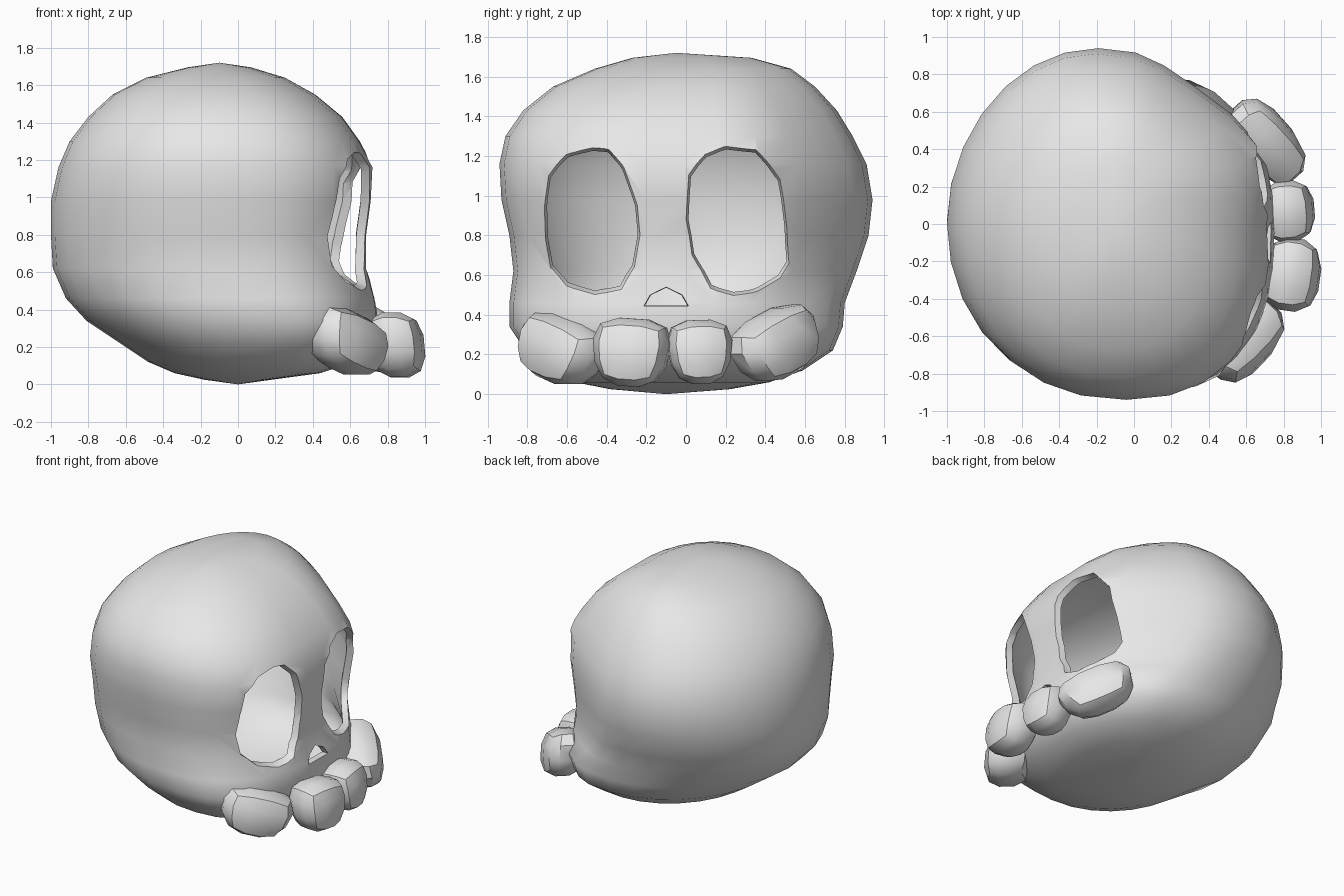
import bpy, bmesh
from math import sin, cos, tau, radians
from mathutils import Vector, Matrix

if "Cube" in bpy.data.objects:
    bpy.data.objects.remove(bpy.data.objects["Cube"])

bone = bpy.data.materials.new("bone_grey")
bone.use_nodes = True
bone.diffuse_color = (0.8, 0.8, 0.8, 1)
bone.node_tree.nodes["Principled BSDF"].inputs["Base Color"].default_value = (0.8, 0.8, 0.8, 1)


def make(name, bm):
    bmesh.ops.recalc_face_normals(bm, faces=bm.faces)
    mesh = bpy.data.meshes.new(name)
    bm.to_mesh(mesh)
    bm.free()
    ob = bpy.data.objects.new(name, mesh)
    bpy.context.collection.objects.link(ob)
    mesh.materials.append(bone)
    return ob


def smooth(ob, angle):
    bpy.ops.object.select_all(action="DESELECT")
    ob.select_set(True)
    bpy.context.view_layer.objects.active = ob
    bpy.ops.object.shade_smooth_by_angle(angle=radians(angle))


# Skin a list of equal rings of points, with a cap at each end
def loft(rings):
    bm = bmesh.new()
    loops = [[bm.verts.new(p) for p in ring] for ring in rings]
    for a, b in zip(loops, loops[1:]):
        for i in range(len(a)):
            j = (i + 1) % len(a)
            bm.faces.new((a[i], a[j], b[j], b[i]))
    ends = [bm.faces.new(loops[0]), bm.faces.new(loops[-1])]
    return bm, ends


# Skull rings: height, back x, front x, x of widest point, y limits, face skew
RINGS = [
    (.025, -.18, .18, .05, -.38, .22, 0), (.06, -.34, .44, .1, -.56, .42, .01),
    (.12, -.48, .62, .13, -.7, .59, .02), (.22, -.63, .71, .13, -.81, .74, .02),
    (.34, -.81, .75, .11, -.89, .79, .02), (.46, -.92, .73, .05, -.89, .8, .05),
    (.62, -.99, .68, -.02, -.87, .86, .09), (.8, -1, .675, -.07, -.89, .92, .12),
    (.98, -1, .7, -.08, -.93, .94, .12), (1.16, -.96, .71, -.1, -.94, .91, .12),
    (1.3, -.9, .64, -.1, -.91, .84, .1), (1.43, -.8, .55, -.1, -.82, .76, .08),
    (1.55, -.67, .41, -.1, -.67, .65, .05), (1.64, -.49, .25, -.1, -.46, .53, .03),
    (1.695, -.27, .07, -.1, -.27, .33, .01)]
N = 28


def skull_ring(z, back, front, mid, y0, y1, skew):
    ring = []
    for i in range(N):
        c, s = cos(tau * i / N), sin(tau * i / N)
        # squarer at the face, most of all along the jaw
        if c > 0:
            x = mid + (front - mid) * c ** (.75 if z < .4 else .87)
        else:
            x = mid - (mid - back) * abs(c) ** (.88 if s < 0 else 1)
        # brow corner and flattened temple on the left, even skew on the right
        if s < 0:
            x -= skew * s * (1 + c) / 2
        elif c > 0:
            x += skew * 1.3 * s * sin(5.5 * s)
        else:
            x -= skew * .92 * s * (1 + c)
        ring.append((x, (y0 + y1) / 2 + s * (y1 - y0) / 2, z))
    return ring


bm, ends = loft([skull_ring(*r) for r in RINGS])
for end, tip in zip(ends, ((0, -.1, 0), (-.1, -.05, 1.72))):
    bmesh.ops.poke(bm, faces=[end])["verts"][0].co = tip
skull = make("skull", bm)
shell = skull.modifiers.new("shell", "SOLIDIFY")
shell.thickness = 0.045
shell.offset = -1
bpy.context.view_layer.objects.active = skull
bpy.ops.object.modifier_apply(modifier=shell.name)

# Openings: centre, sideways slope of the face there, outline in y and z
OPENINGS = {
    "right_eye": ((.605, -.475, .88), .33, [
        (-.72, .78), (-.715, .95), (-.69, 1.1), (-.6, 1.2), (-.47, 1.235), (-.39, 1.225), (-.32, 1.13),
        (-.25, .95), (-.23, .8), (-.26, .64), (-.33, .54), (-.46, .52), (-.6, .55), (-.69, .63)]),
    "left_eye": ((.635, .265, .88), -.2, [
        (.0, .88), (.02, 1.1), (.1, 1.2), (.2, 1.24), (.35, 1.22), (.47, 1.08), (.51, .85),
        (.53, .65), (.48, .58), (.36, .535), (.24, .52), (.13, .55), (.03, .7)]),
    "nose": ((.71, -.1, .48), 0, [(-.21, .445), (-.18, .5), (-.1, .54), (-.02, .5), (.01, .445)])}
for name, ((cx, cy, cz), slope, outline) in OPENINGS.items():
    # the rim narrows toward the inside
    rings = [[(cx + d + slope * (y - cy), cy + (y - cy) * (1 + d), cz + (z - cz) * (1 + d))
              for y, z in outline] for d in (-.25, .25)]
    cutter = make(name + "_cutter", loft(rings)[0])
    cut = skull.modifiers.new(name, "BOOLEAN")
    cut.operation, cut.solver, cut.object = "DIFFERENCE", "EXACT", cutter
    bpy.context.view_layer.objects.active = skull
    bpy.ops.object.modifier_apply(modifier=cut.name)
    bpy.data.objects.remove(cutter)
smooth(skull, 45)


# Teeth: rounded blocks narrowing toward the biting edge
def tooth(name, centre, size, turn, roll):
    bm = bmesh.new()
    bmesh.ops.create_cube(bm, size=2)
    bmesh.ops.subdivide_edges(bm, edges=bm.edges, cuts=2, use_grid_fill=True)
    for v in bm.verts:
        v.co = v.co.lerp(v.co.normalized() * 1.15, 0.85)
        v.co.y *= 1 + 0.14 * v.co.z
        v.co.x -= 0.12 * v.co.z
    bmesh.ops.scale(bm, vec=Vector(size) / 2, verts=bm.verts)
    bm.transform(Matrix.Translation(centre) @ Matrix.Rotation(radians(turn), 4, "Z")
                 @ Matrix.Rotation(radians(roll), 4, "X"))
    smooth(make(name, bm), 35)


tooth("right_outer_tooth", (.58, -.625, .225), (.3, .46, .31), -44, -18)
tooth("right_inner_tooth", (.845, -.275, .21), (.28, .36, .33), -8, -4)
tooth("left_inner_tooth", (.825, .07, .213), (.26, .3, .31), 5, 2)
tooth("left_outer_tooth", (.7, .45, .25), (.27, .48, .31), 42, 22)
